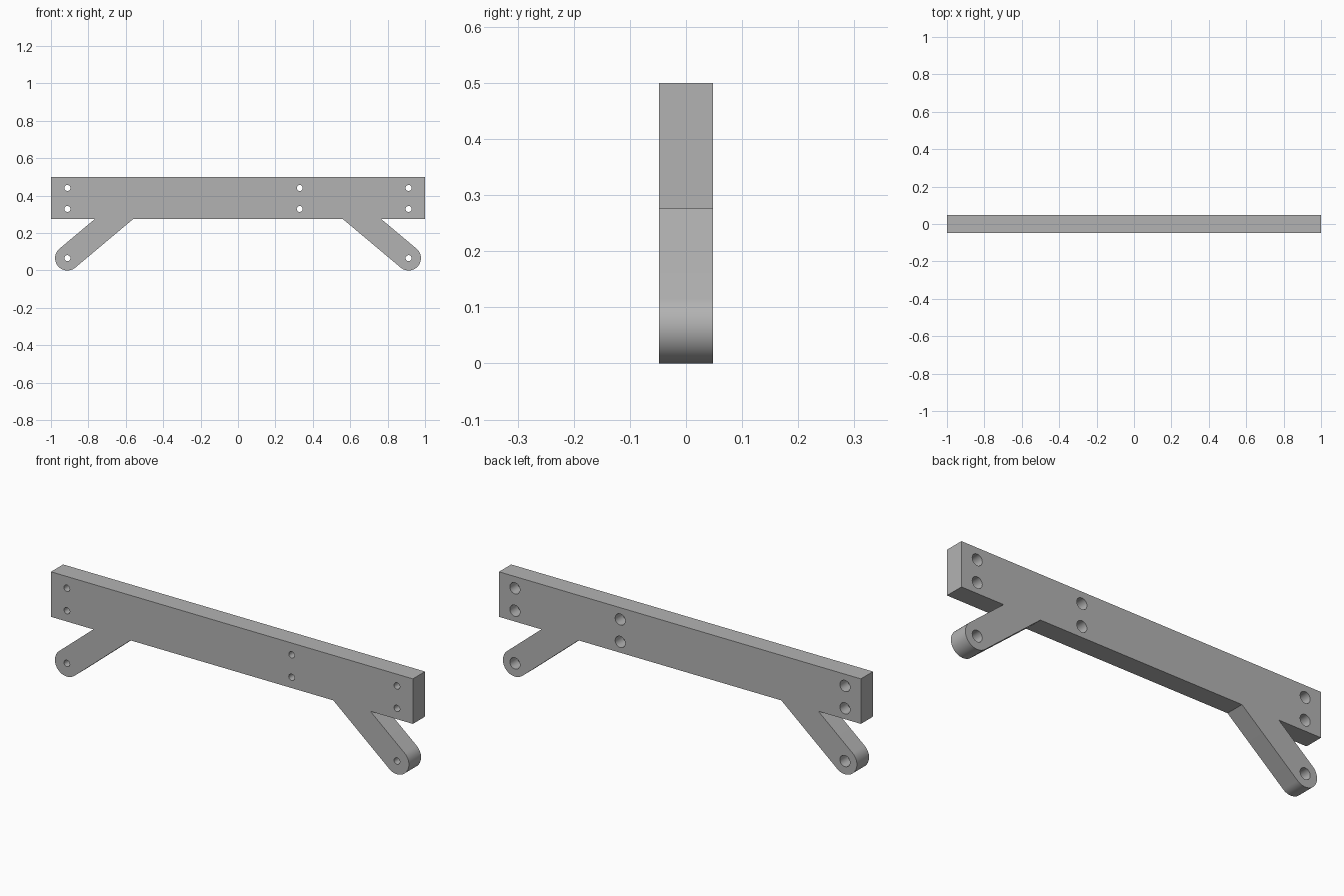
import bpy, bmesh, math
from mathutils import Matrix, Vector

cube = bpy.data.objects.get("Cube")
if cube:
    bpy.data.objects.remove(cube, do_unlink=True)

HALF_T = 0.048                      # half thickness
BOTTOM, TOP = 0.275, 0.5            # bar heights
LEG_X, LEG_R = 0.912, 0.066         # rounded leg end
ANGLE = math.radians(40)
HOLE_R, BORE_R, BORE_Y = 0.016, 0.028, -0.012

grey = bpy.data.materials.new("grey")
grey.use_nodes = True
colour = (0.45, 0.45, 0.45, 1)
grey.diffuse_color = colour
grey.node_tree.nodes["Principled BSDF"].inputs["Base Color"].default_value = colour


def make_object(name, bm):
    bmesh.ops.recalc_face_normals(bm, faces=bm.faces)
    mesh = bpy.data.meshes.new(name)
    bm.to_mesh(mesh)
    bm.free()
    mesh.materials.append(grey)
    obj = bpy.data.objects.new(name, mesh)
    bpy.context.collection.objects.link(obj)
    return obj


def right_leg_outline(steps=24):
    """Leg points on the -x side, from the outer to the inner bar joint."""
    start = ANGLE + math.pi / 2
    arc = []
    for i in range(steps + 1):
        a = start + math.pi * i / steps
        arc.append((-LEG_X + LEG_R * math.cos(a), LEG_R + LEG_R * math.sin(a)))

    def joint(p):
        return (p[0] + (BOTTOM - p[1]) / math.tan(ANGLE), BOTTOM)
    return [joint(arc[0])] + arc + [joint(arc[-1])]


# Bar and both legs as one extruded outline
leg = right_leg_outline()
outline = [(-1, TOP), (-1, BOTTOM)] + leg
outline += [(-x, z) for x, z in reversed(outline)]
bm = bmesh.new()
face = bm.faces.new([bm.verts.new((x, -HALF_T, z)) for x, z in outline])
side = bmesh.ops.extrude_face_region(bm, geom=[face])["geom"]
bmesh.ops.translate(bm, vec=(0, 2 * HALF_T, 0),
                    verts=[v for v in side if isinstance(v, bmesh.types.BMVert)])
bracket = make_object("bracket_bar_with_legs", bm)

# Stepped holes: narrow at the front, wide at the back
spots = [(x, z) for x in (-LEG_X, 0.33, LEG_X) for z in (0.329, 0.441)]
spots += [(-LEG_X, LEG_R), (LEG_X, LEG_R)]
profile = [(0, -0.1), (HOLE_R, -0.1), (HOLE_R, BORE_Y),
           (BORE_R, BORE_Y), (BORE_R, 0.1), (0, 0.1)]
bm = bmesh.new()
for x, z in spots:
    verts = [bm.verts.new((x + r, y, z)) for r, y in profile]
    edges = [bm.edges.new(pair) for pair in zip(verts, verts[1:])]
    bmesh.ops.spin(bm, geom=verts + edges, cent=(x, 0, z), axis=(0, 1, 0),
                   angle=math.tau, steps=32, use_duplicate=False)
bmesh.ops.remove_doubles(bm, verts=bm.verts, dist=0.0001)
cutter = make_object("hole_cutter", bm)
cutter.hide_render = True

# Cut the holes, then drop the cutter
cut = bracket.modifiers.new("holes", "BOOLEAN")
cut.operation = "DIFFERENCE"
cut.solver = "EXACT"
cut.object = cutter
bpy.ops.object.select_all(action="DESELECT")
bracket.select_set(True)
bpy.context.view_layer.objects.active = bracket
bpy.ops.object.modifier_apply(modifier=cut.name)
bpy.data.objects.remove(cutter, do_unlink=True)
bpy.ops.object.shade_smooth_by_angle(angle=math.radians(30))
